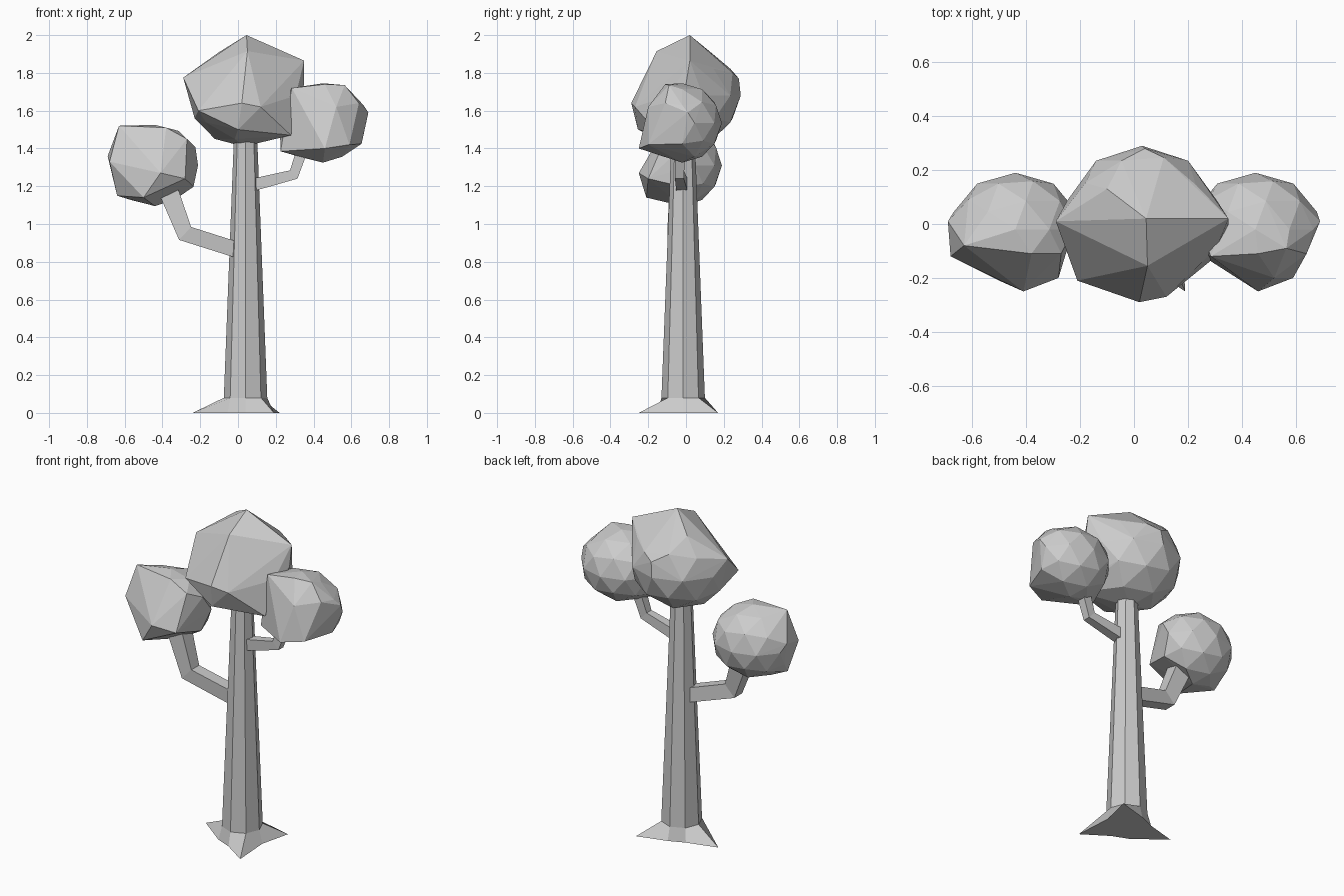
import bpy, bmesh
from math import cos, sin, pi
from mathutils import Vector

if "Cube" in bpy.data.objects:
    bpy.data.objects.remove(bpy.data.objects["Cube"])


def finish(bm, name):
    bmesh.ops.recalc_face_normals(bm, faces=bm.faces)
    mesh = bpy.data.meshes.new(name)
    bm.to_mesh(mesh)
    bm.free()
    obj = bpy.data.objects.new(name, mesh)
    bpy.context.collection.objects.link(obj)
    return obj


def loft(name, rings):
    """Join equal-sized rings of points with quads and cap both ends."""
    bm = bmesh.new()
    vs = [[bm.verts.new(p) for p in ring] for ring in rings]
    for a, b in zip(vs, vs[1:]):
        for i in range(len(a)):
            j = (i + 1) % len(a)
            bm.faces.new((a[i], a[j], b[j], b[i]))
    bm.faces.new(vs[0][::-1])
    bm.faces.new(vs[-1])
    return finish(bm, name)


def octagon(cx, cy, r, z):
    return [Vector((cx + r * cos(i * pi / 4), cy + r * sin(i * pi / 4), z))
            for i in range(8)]


def branch(name, path, half):
    """Square limb along a bent path with mitred corners."""
    pts = [Vector(p) for p in path]
    rings = []
    for i, p in enumerate(pts):
        d_in = (p - pts[max(i - 1, 0)]).normalized()
        d_out = (pts[min(i + 1, len(pts) - 1)] - p).normalized()
        t = (d_in + d_out).normalized()
        miter = t.dot(d_in if i else d_out)
        side = Vector((0, 1, 0))
        up = t.cross(side).normalized() * half[i] / miter
        side = side * half[i] * 0.9
        rings.append([p + up + side, p + up - side, p - up - side, p - up + side])
    return loft(name, rings)


def canopy(name, centre, radii, keep, corners):
    """Round faceted back, with large chiselled facets through the corner points."""
    bm = bmesh.new()
    bmesh.ops.create_icosphere(bm, subdivisions=2, radius=1)
    for v in bm.verts:
        v.co = Vector(c + r * k for c, r, k in zip(centre, radii, v.co))
    points = [v.co.copy() for v in bm.verts if keep(v.co)] + corners
    bm.clear()
    for p in points:
        bm.verts.new(p)
    bmesh.ops.convex_hull(bm, input=bm.verts)
    bmesh.ops.delete(bm, geom=[v for v in bm.verts if not v.link_faces], context='VERTS')
    return finish(bm, name)


# Trunk with three pointed roots
foot = octagon(0.04, -0.015, 0.135, 0)
foot[1] = Vector((0.22, 0.17, 0))
foot[4] = Vector((-0.24, 0.03, 0))
foot[7] = Vector((0.19, -0.25, 0))
loft("trunk", [foot, octagon(0.04, -0.015, 0.115, 0.08), octagon(0.04, -0.015, 0.06, 1.5)])

# Bent branches
branch("left_branch", [(0.02, -0.02, 0.855), (-0.28, -0.06, 0.95), (-0.37, -0.04, 1.18)],
       [0.042, 0.042, 0.052])
branch("right_branch", [(0.05, -0.02, 1.2), (0.295, -0.035, 1.262), (0.35, -0.03, 1.42)],
       [0.034, 0.026, 0.03])

# Foliage
canopy("top_foliage", (0.03, 0.0, 1.68), (0.29, 0.29, 0.27),
       lambda c: (c.z < 1.72 and c.y > -0.2) or (c.y > 0.12 and c.z < 1.85), [
           (0.045, 0.02, 2.0), (0.35, 0.02, 1.865), (0.35, 0.0, 1.74), (-0.29, 0.01, 1.775),
           (-0.1, 0.13, 1.91), (0.05, -0.155, 1.915), (0.12, -0.27, 1.62), (0.02, -0.29, 1.64),
           (-0.21, -0.21, 1.6), (0.28, -0.14, 1.47), (0.0, -0.255, 1.5), (0.04, 0.28, 1.77)])
canopy("left_foliage", (-0.44, -0.02, 1.31), (0.24, 0.21, 0.215),
       lambda c: c.y > -0.08, [
           (-0.63, -0.08, 1.52), (-0.38, -0.11, 1.51), (-0.27, -0.11, 1.45),
           (-0.69, 0.01, 1.36), (-0.68, -0.12, 1.33), (-0.41, -0.25, 1.27),
           (-0.5, -0.21, 1.14), (-0.64, -0.07, 1.15), (-0.28, -0.2, 1.24)])
canopy("right_foliage", (0.45, -0.02, 1.535), (0.24, 0.21, 0.21),
       lambda c: c.y > -0.08, [
           (0.285, -0.12, 1.72), (0.46, -0.11, 1.74), (0.565, -0.09, 1.735),
           (0.64, -0.11, 1.64), (0.69, 0.01, 1.59), (0.46, -0.25, 1.4),
           (0.52, -0.2, 1.62), (0.59, -0.2, 1.42), (0.225, -0.1, 1.385)])
